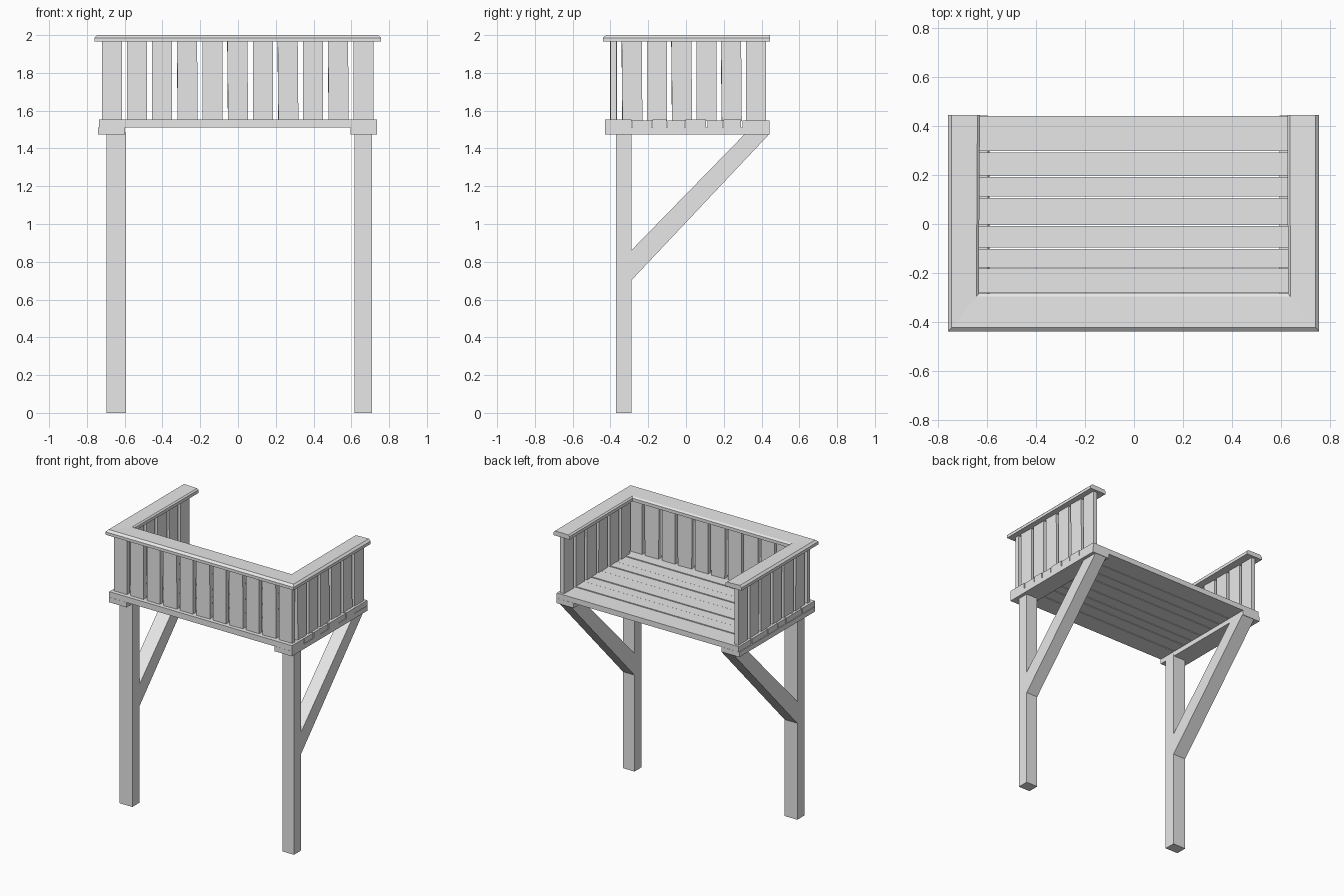
import bpy, bmesh, math
from mathutils import Matrix, Vector

if "Cube" in bpy.data.objects:
    bpy.data.objects.remove(bpy.data.objects["Cube"], do_unlink=True)

wood = bpy.data.materials.new("plain_grey")
wood.use_nodes = True
GREY = (0.8, 0.8, 0.8, 1)
wood.diffuse_color = GREY
wood.node_tree.nodes["Principled BSDF"].inputs["Base Color"].default_value = GREY


def finish(name, bm):
    bmesh.ops.recalc_face_normals(bm, faces=bm.faces)
    mesh = bpy.data.meshes.new(name)
    bm.to_mesh(mesh)
    bm.free()
    mesh.materials.append(wood)
    obj = bpy.data.objects.new(name, mesh)
    bpy.context.collection.objects.link(obj)
    return obj


def box(name, x, y, z, turn=0, lean=0):
    """Box between (min, max) pairs, turned about z and leaning sideways."""
    lo, hi = Vector((x[0], y[0], z[0])), Vector((x[1], y[1], z[1]))
    size = hi - lo
    bm = bmesh.new()
    bmesh.ops.create_cube(bm, size=1)
    axis = 'Y' if size.x > size.y else 'X'
    spin = Matrix.Rotation(math.radians(turn), 4, 'Z') @ Matrix.Rotation(math.radians(lean), 4, axis)
    bm.transform(Matrix.Translation((lo + hi) / 2) @ spin @ Matrix.Diagonal((*size, 1)))
    return finish(name, bm)


def prism(name, ring_a, ring_b):
    """Solid joining two matching end outlines."""
    bm = bmesh.new()
    a = [bm.verts.new(p) for p in ring_a]
    b = [bm.verts.new(p) for p in ring_b]
    bm.faces.new(a)
    bm.faces.new(b)
    for i in range(len(a)):
        j = (i + 1) % len(a)
        bm.faces.new((a[i], a[j], b[j], b[i]))
    return finish(name, bm)


# Posts, cross beams and diagonal braces on each side
BEAM_Z = 1.475
brace_outline = [(-0.3, 0.69), (0.44, BEAM_Z), (0.31, BEAM_Z), (-0.3, 0.85)]
for side, post_x, beam_x in (("right", (-0.695, -0.592), (-0.74, -0.597)),
                             ("left", (0.617, 0.71), (0.595, 0.735))):
    box(side + "_post", post_x, (-0.37, -0.288), (0, BEAM_Z + 0.01))
    box(side + "_beam", beam_x, (-0.43, 0.443), (BEAM_Z, 1.511))
    prism(side + "_brace", *[[(x, y, z) for y, z in brace_outline] for x in post_x])

# Deck planks with narrow gaps
seams = [-0.432, -0.285, -0.18, -0.1, -0.005, 0.11, 0.195, 0.295, 0.445]
for i, (y0, y1) in enumerate(zip(seams, seams[1:])):
    drop = 0.003 * (i % 2)
    box("deck_plank", (-0.737 + drop, 0.735 - drop), (y0 + 0.003, y1 - 0.003),
        (1.51, 1.552 - drop))

# Upright slats, a few set slightly crooked
SLAT_Z = (1.545, 1.97)
for i in range(11):
    x = -0.668 + i * 0.1332
    crooked = i in (3, 5, 7, 9)
    box("front_slat", (x - 0.053, x + 0.053), (-0.4, -0.367), SLAT_Z,
        turn=2 if crooked else 0, lean=-0.5 if crooked else 0)
for side, x in (("right", -0.703), ("left", 0.7)):
    for i in range(6):
        y = -0.286 + i * 0.1315
        crooked = i in (0, 2, 4)
        box(side + "_slat", (x - 0.016, x + 0.016), (y - 0.053, y + 0.053), SLAT_Z,
            turn=2 if crooked else 0, lean=0.5 if crooked else 0)

# Mitred handrail with chamfered edges: (fraction from outer to inner edge, height)
rail_profile = [(0, 1.965), (0, 1.986), (0.11, 2.0), (0.92, 1.997), (1, 1.988), (1, 1.965)]
outer = [(-0.76, 0.445), (-0.76, -0.44), (0.757, -0.44), (0.757, 0.445)]
inner = [(-0.63, 0.445), (-0.635, -0.285), (0.63, -0.285), (0.627, 0.445)]
rings = [[(*Vector(o).lerp(Vector(n), t), z) for t, z in rail_profile]
         for o, n in zip(outer, inner)]
for name, a, b in zip(("right_rail", "front_rail", "left_rail"), rings, rings[1:]):
    prism(name, a, b)
